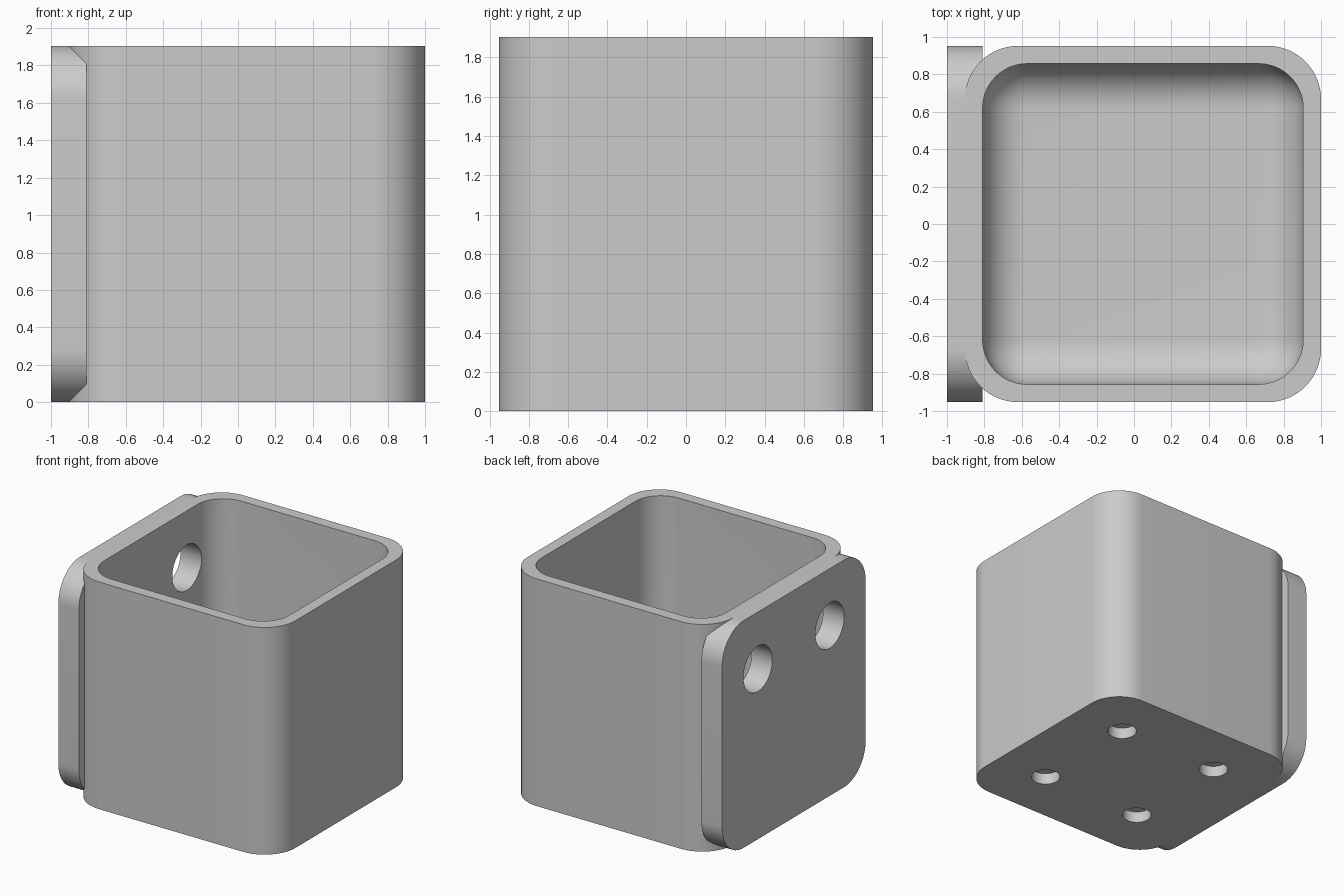
import bpy, bmesh, math
from mathutils import Matrix, Vector

old = bpy.data.objects.get("Cube")
if old:
    bpy.data.objects.remove(old, do_unlink=True)

U = 2 / 21                # one wall thickness
SIZE = 20 * U             # cup width, depth and height
CX = U / 2                # cup centre along x
BACK = -1.0               # outer face of the mounting plate

grey = bpy.data.materials.new("plain grey")
grey.use_nodes = True
colour = (0.6, 0.6, 0.6, 1)
grey.diffuse_color = colour
grey.node_tree.nodes["Principled BSDF"].inputs["Base Color"].default_value = colour


def finish(name, bm):
    mesh = bpy.data.meshes.new(name)
    bm.to_mesh(mesh)
    bm.free()
    mesh.materials.append(grey)
    obj = bpy.data.objects.new(name, mesh)
    bpy.context.scene.collection.objects.link(obj)
    return obj


def rounded_box(name, low, high, radius, choose):
    """Box with the edges picked by choose(direction, middle) rounded off."""
    low, high = Vector(low), Vector(high)
    bm = bmesh.new()
    bmesh.ops.create_cube(bm, size=1)
    for v in bm.verts:
        v.co = (low + high) / 2 + v.co * (high - low)
    edges = []
    for e in bm.edges:
        a, b = (v.co for v in e.verts)
        if choose((b - a).normalized(), (a + b) / 2):
            edges.append(e)
    bmesh.ops.bevel(bm, geom=edges, offset=radius, segments=16,
                    profile=0.5, affect='EDGES', clamp_overlap=True)
    return finish(name, bm)


def drill(name, centre, radius, length, axis):
    bm = bmesh.new()
    turn = Matrix.Rotation(math.pi / 2, 4, 'Y') if axis == 'X' else Matrix()
    bmesh.ops.create_cone(bm, cap_ends=True, segments=48, radius1=radius,
                          radius2=radius, depth=length,
                          matrix=Matrix.Translation(centre) @ turn)
    return finish(name, bm)


def combine(target, tool, operation):
    mod = target.modifiers.new(tool.name, 'BOOLEAN')
    mod.object, mod.operation, mod.solver = tool, operation, 'EXACT'
    bpy.context.view_layer.update()
    graph = bpy.context.evaluated_depsgraph_get()
    mesh = bpy.data.meshes.new_from_object(target.evaluated_get(graph))
    target.modifiers.clear()
    target.data = mesh
    bpy.data.objects.remove(tool, do_unlink=True)


# Cup body with rounded upright corners
half = SIZE / 2
cup = rounded_box("wall_cup", (CX - half, -half, 0), (CX + half, half, SIZE),
                  3 * U, lambda d, m: abs(d.z) > 0.9)

# Mounting plate with rounded corners
plate = rounded_box("mounting_plate", (BACK, -half, 0), (BACK + 2 * U, half, SIZE),
                    3 * U, lambda d, m: abs(d.x) > 0.9)
combine(cup, plate, 'UNION')

# Cavity with rounded corners and a rounded floor edge
inner, floor = half - U, 2 * U
cavity = rounded_box("cavity", (CX - inner, -inner, floor),
                     (CX + inner, inner, SIZE + 4 * U), 2.5 * U,
                     lambda d, m: abs(d.z) > 0.9 or m.z < floor + 0.01)
combine(cup, cavity, 'DIFFERENCE')

# Two screw holes through the plate, four shallow pockets underneath
for side in (-1, 1):
    hole = drill("screw_hole", (BACK + U, side * 5 * U, 15 * U), 2 * U, 5 * U, 'X')
    combine(cup, hole, 'DIFFERENCE')
    for along in (-1, 1):
        pocket = drill("pocket", (CX + along * 5 * U, side * 5 * U, 0),
                       1.2 * U, 2 * U, 'Z')
        combine(cup, pocket, 'DIFFERENCE')

bpy.ops.object.select_all(action='DESELECT')
cup.select_set(True)
bpy.context.view_layer.objects.active = cup
bpy.ops.object.shade_smooth_by_angle(angle=math.radians(30))
